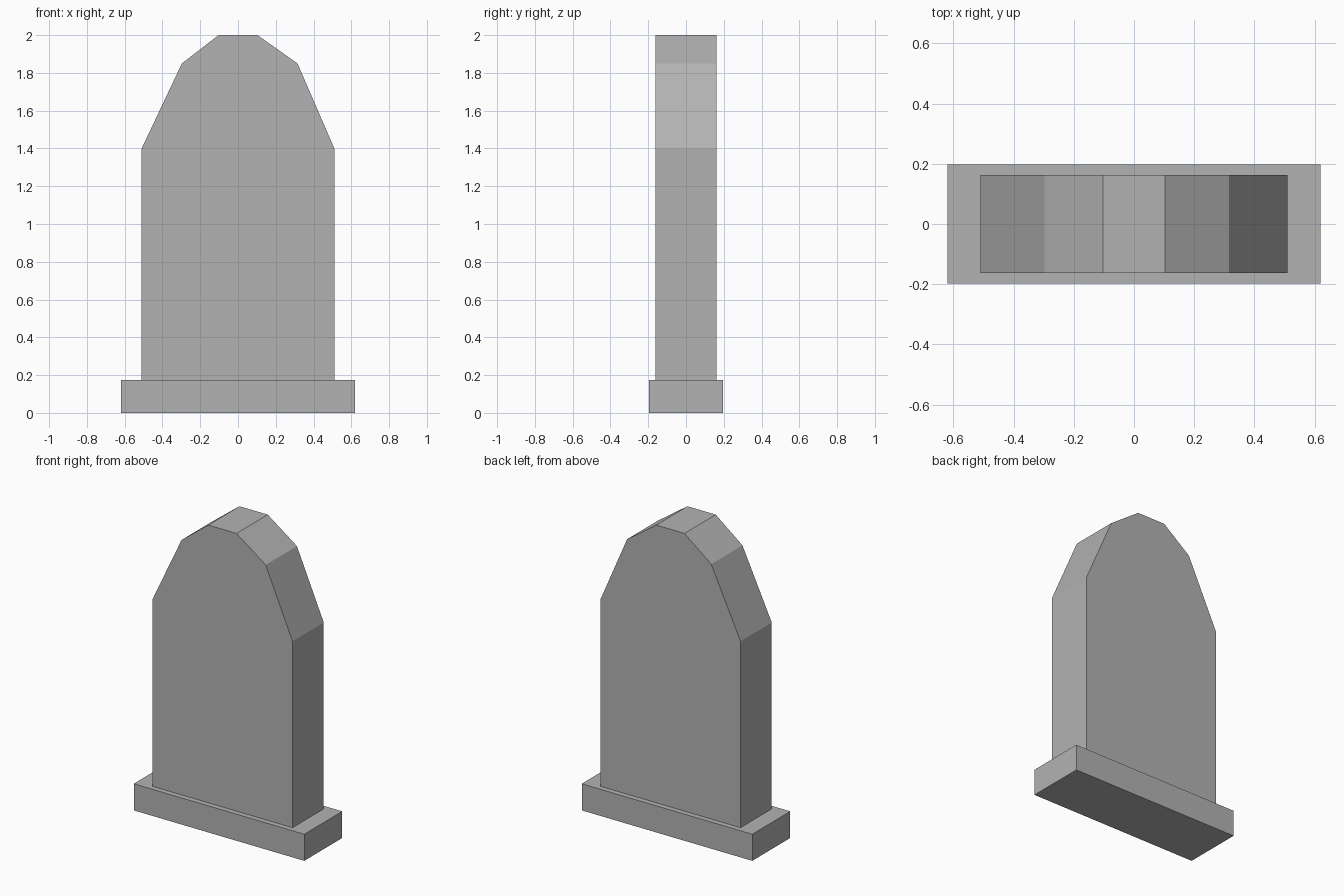
import bpy
import bmesh

if "Cube" in bpy.data.objects:
    bpy.data.objects.remove(bpy.data.objects["Cube"])

stone = bpy.data.materials.new("grey stone")
stone.diffuse_color = (0.45, 0.45, 0.45, 1)
stone.use_nodes = True
stone.node_tree.nodes["Principled BSDF"].inputs["Base Color"].default_value = stone.diffuse_color


def extruded_profile(name, profile, half_depth):
    """Extrude an x-z outline symmetrically along y."""
    bm = bmesh.new()
    face = bm.faces.new([bm.verts.new((x, -half_depth, z)) for x, z in profile])
    result = bmesh.ops.extrude_face_region(bm, geom=[face])
    moved = [g for g in result["geom"] if isinstance(g, bmesh.types.BMVert)]
    bmesh.ops.translate(bm, verts=moved, vec=(0, 2 * half_depth, 0))
    bmesh.ops.recalc_face_normals(bm, faces=bm.faces)
    mesh = bpy.data.meshes.new(name)
    bm.to_mesh(mesh)
    bm.free()
    mesh.materials.append(stone)
    obj = bpy.data.objects.new(name, mesh)
    bpy.context.collection.objects.link(obj)
    return obj


# Wide rectangular plinth
extruded_profile("base", [(-0.62, 0), (0.62, 0), (0.62, 0.175), (-0.62, 0.175)], 0.197)

# Upright slab with a faceted, slightly uneven arched top
extruded_profile("upright_slab", [
    (-0.51, 0.17), (0.51, 0.17), (0.51, 1.40), (0.315, 1.85),
    (0.103, 2.0), (-0.103, 2.0), (-0.297, 1.85), (-0.51, 1.40),
], 0.162)
